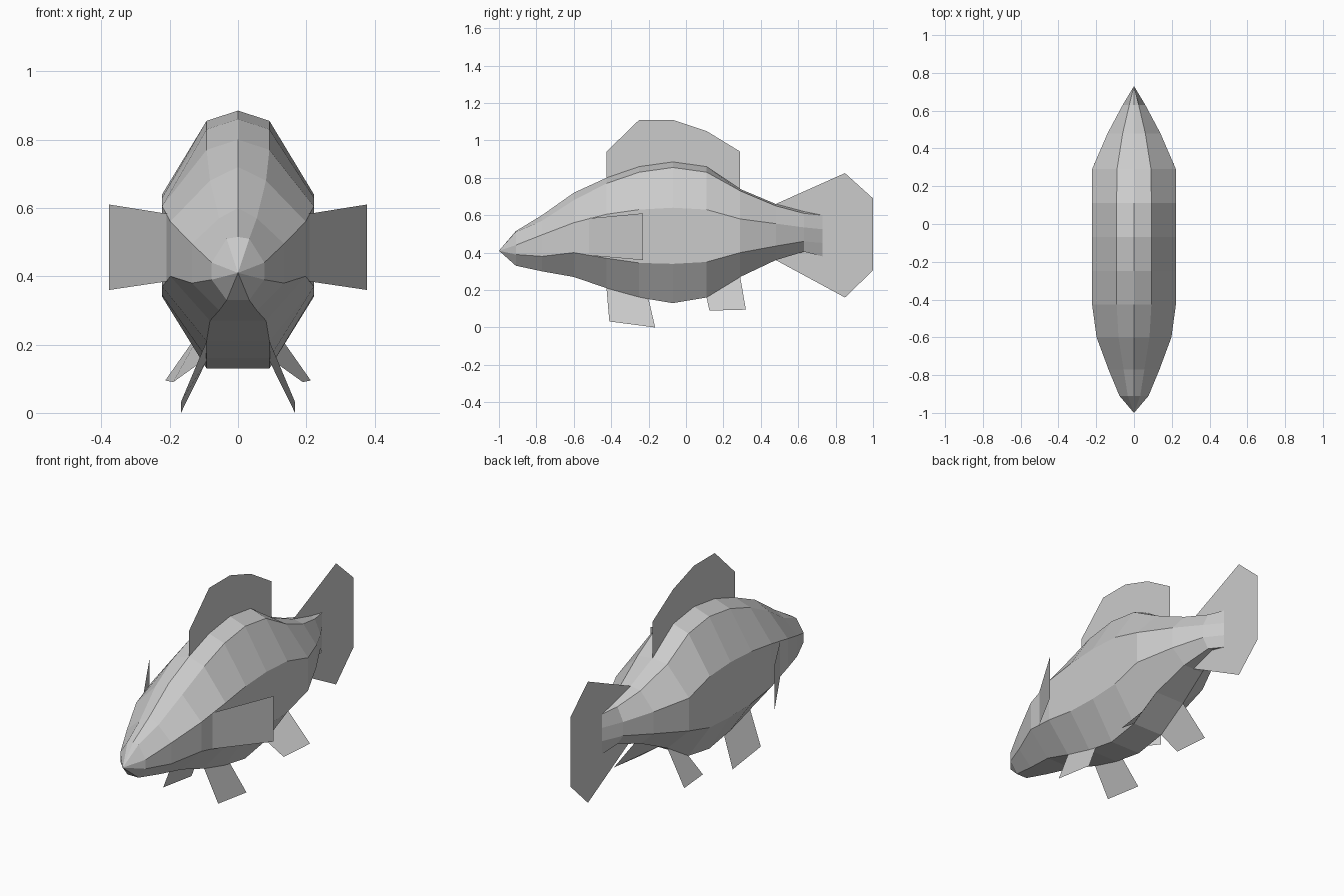
import bpy, bmesh


def make_object(name, verts, faces):
    mesh = bpy.data.meshes.new(name)
    bm = bmesh.new()
    vs = [bm.verts.new(v) for v in verts]
    for f in faces:
        bm.faces.new([vs[i] for i in f])
    return bm, mesh


def finish(name, bm, mesh):
    bm.to_mesh(mesh)
    bm.free()
    obj = bpy.data.objects.new(name, mesh)
    bpy.context.collection.objects.link(obj)
    return obj


# Body stations: y, ridge z, back/belly half width, back z,
# flank half width, upper flank z, lower flank z, belly z
stations = [
    (-0.91, 0.515, 0.033, 0.51, 0.077, 0.44, 0.39, 0.33),
    (-0.77, 0.60, 0.055, 0.57, 0.135, 0.495, 0.38, 0.30),
    (-0.60, 0.72, 0.082, 0.68, 0.198, 0.56, 0.40, 0.27),
    (-0.425, 0.80, 0.092, 0.77, 0.222, 0.605, 0.37, 0.21),
    (-0.25, 0.86, 0.092, 0.83, 0.222, 0.63, 0.345, 0.16),
    (-0.07, 0.885, 0.092, 0.855, 0.222, 0.64, 0.34, 0.13),
    (0.11, 0.86, 0.092, 0.83, 0.222, 0.63, 0.35, 0.16),
    (0.29, 0.74, 0.09, 0.73, 0.222, 0.58, 0.40, 0.27),
    (0.48, 0.66, 0.06, 0.65, 0.14, 0.555, 0.435, 0.36),
    (0.63, 0.62, 0.025, 0.61, 0.06, 0.535, 0.46, 0.405),
    (0.73, 0.60, 0.0, 0.60, 0.0, 0.525, 0.452, 0.38),
]
N = 9
verts = [(0, -1.0, 0.41)]
for y, rz, bx, bz, fx, uz, lz, vz in stations:
    side = [(bx, bz), (fx, uz), (fx, lz), (bx, vz)]
    ring = [(0, rz)] + side + [(-x, z) for x, z in reversed(side)]
    verts += [(x, y, z) for x, z in ring]

# Nose fan, then lofted rings closing to a vertical edge at the tail
faces = [(0, 1 + i, 1 + (i + 1) % N) for i in range(N)]
for s in range(len(stations) - 1):
    a, b = 1 + s * N, 1 + (s + 1) * N
    faces += [(a + i, b + i, b + (i + 1) % N, a + (i + 1) % N) for i in range(N)]
bm, mesh = make_object("body", verts, faces)
bmesh.ops.remove_doubles(bm, verts=bm.verts, dist=0.001)
bmesh.ops.recalc_face_normals(bm, faces=bm.faces)
finish("body", bm, mesh)

# Upright fins on the centre plane, as (y, z) outlines
centre_fins = {
    "dorsal_fin": [(-0.425, 0.79), (-0.425, 0.94), (-0.25, 1.11), (-0.07, 1.11),
                   (0.11, 1.05), (0.29, 0.94), (0.29, 0.73), (0.11, 0.85),
                   (-0.07, 0.875), (-0.25, 0.85)],
    "tail_fin": [(0.48, 0.66), (0.85, 0.825), (1.0, 0.69), (1.0, 0.305),
                 (0.85, 0.16), (0.48, 0.36)],
}
for name, outline in centre_fins.items():
    bm, mesh = make_object(name, [(0, y, z) for y, z in outline],
                           [range(len(outline))])
    finish(name, bm, mesh)

# Paired fins, built on the +x side and mirrored
paired_fins = {
    "pectoral_fin": [(0.208, -0.52, 0.583), (0.377, -0.23, 0.61),
                     (0.377, -0.23, 0.36), (0.208, -0.52, 0.385)],
    "pelvic_fin": [(0.092, -0.425, 0.21), (0.167, -0.41, 0.032),
                   (0.167, -0.165, 0.0), (0.092, -0.20, 0.152)],
    "anal_fin": [(0.092, 0.11, 0.16), (0.19, 0.125, 0.09),
                 (0.213, 0.32, 0.095), (0.09, 0.29, 0.27)],
}
for name, pts in paired_fins.items():
    for label, sign in (("right", 1), ("left", -1)):
        full = label + "_" + name
        bm, mesh = make_object(full, [(sign * x, y, z) for x, y, z in pts],
                               [range(4) if sign > 0 else (3, 2, 1, 0)])
        finish(full, bm, mesh)
